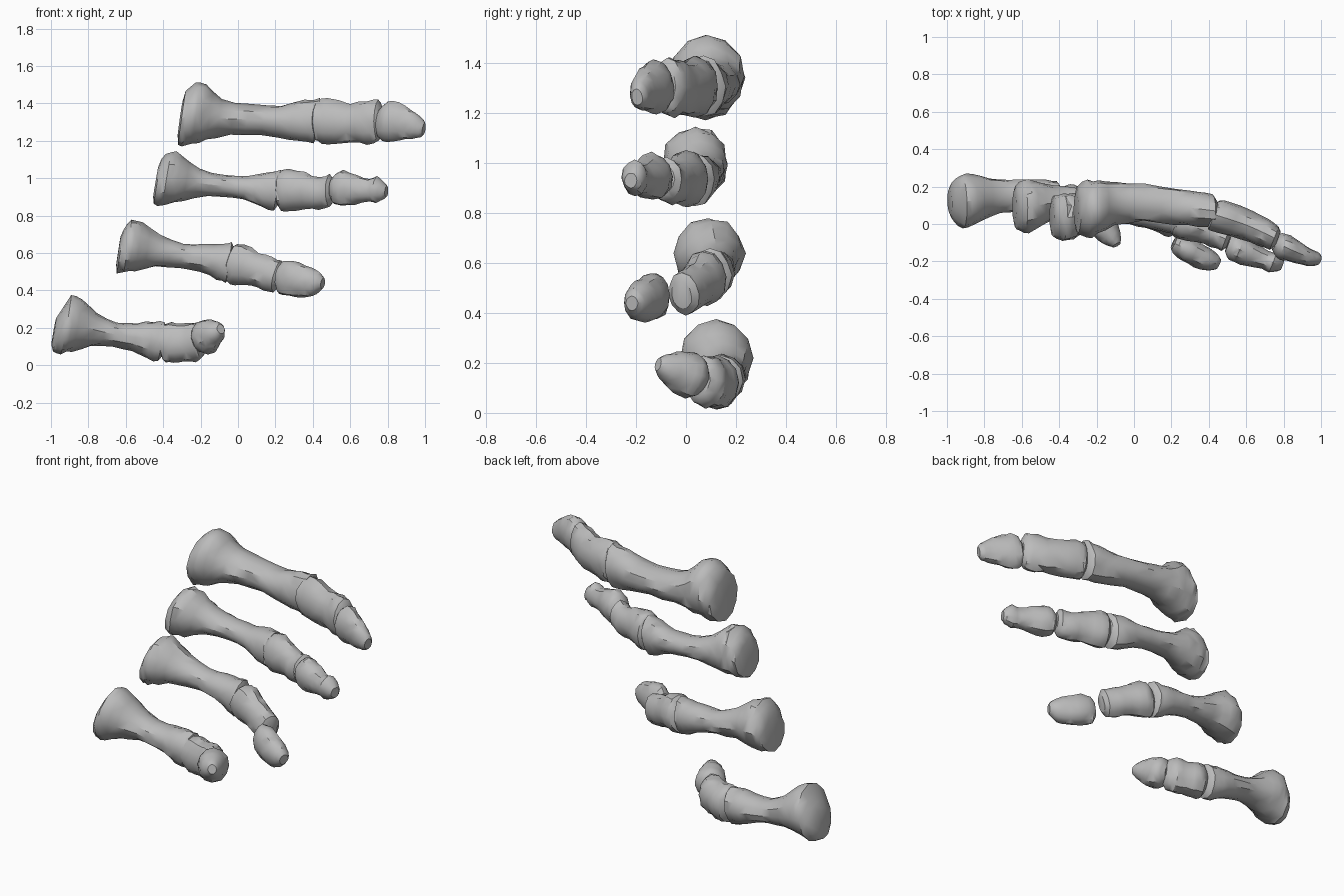
import bpy
import bmesh
import math
import random
from mathutils import Vector

random.seed(4)
SIDES = 12

default = bpy.data.objects.get("Cube")
if default:
    bpy.data.objects.remove(default, do_unlink=True)

bone_grey = bpy.data.materials.new("bone grey")
bone_grey.use_nodes = True
colour = (0.5, 0.5, 0.5, 1)
bone_grey.diffuse_color = colour
bone_grey.node_tree.nodes["Principled BSDF"].inputs["Base Color"].default_value = colour


def spline(a, b, c, d, t):
    """Smooth blend from station b to station c."""
    return [q + 0.5 * t * (r - p + t * (2 * p - 5 * q + 4 * r - s + t * (3 * (q - r) + s - p)))
            for p, q, r, s in zip(a, b, c, d)]


def refine(stations):
    """Add a station halfway between each neighbouring pair."""
    padded = [stations[0]] + stations + [stations[-1]]
    result = []
    for i in range(len(stations) - 1):
        result.append(list(stations[i]))
        result.append(spline(*padded[i:i + 4], 0.5))
    return result + [list(stations[-1])]


def round_end(station, outward, bulge):
    """Smaller closing section just beyond an end of the bone."""
    x, y, z, a, b = station
    p = Vector((x, y, z)) + outward * bulge
    return [p.x, p.y, p.z, a * 0.66, b * 0.66]


def bone(name, stations, lean=0.0, start_bulge=0.02, end_bulge=0.02):
    """Loft through stations of centre x, y, z, half width and half height."""
    first, last = Vector(stations[0][:3]), Vector(stations[-1][:3])
    axis = (last - first).normalized()
    side = Vector((-axis.y, axis.x, 0)).normalized()
    up = axis.cross(side)
    rings = refine(stations)
    rings = ([round_end(stations[0], -axis, start_bulge)] + rings
             + [round_end(stations[-1], axis, end_bulge)])

    bm = bmesh.new()
    loops = []
    for x, y, z, a, b in rings:
        loop = []
        for k in range(SIDES):
            angle = math.tau * k / SIDES
            rough = random.uniform(0.95, 1.06)
            offset = side * (a * math.cos(angle)) + up * (b * math.sin(angle))
            # lean the joint face back towards the top
            slide = axis * (lean * b * math.sin(angle))
            loop.append(bm.verts.new(Vector((x, y, z)) + offset * rough + slide))
        loops.append(loop)
    for low, high in zip(loops, loops[1:]):
        for k in range(SIDES):
            n = (k + 1) % SIDES
            bm.faces.new((low[k], low[n], high[n], high[k]))
    bm.faces.new(loops[0][::-1])
    bm.faces.new(loops[-1])
    bmesh.ops.triangulate(bm, faces=bm.faces[:])
    bmesh.ops.recalc_face_normals(bm, faces=bm.faces[:])
    mesh = bpy.data.meshes.new(name)
    bm.to_mesh(mesh)
    bm.free()
    mesh.materials.append(bone_grey)
    obj = bpy.data.objects.new(name, mesh)
    bpy.context.collection.objects.link(obj)
    bpy.ops.object.select_all(action="DESELECT")
    obj.select_set(True)
    bpy.context.view_layer.objects.active = obj
    bpy.ops.object.shade_smooth_by_angle(angle=math.radians(35))


# Top digit
bone("top_proximal_bone", [
    (-.3, .08, 1.32, .13, .14), (-.25, .08, 1.34, .15, .165), (-.19, .09, 1.345, .145, .155),
    (-.1, .11, 1.32, .115, .1), (.05, .115, 1.315, .1, .083), (.22, .095, 1.305, .095, .085),
    (.34, .08, 1.305, .09, .11), (.42, .07, 1.305, .085, .12)], lean=.12, start_bulge=.01)
bone("top_middle_bone", [
    (.43, .05, 1.305, .085, .11), (.48, .035, 1.305, .09, .12), (.6, -.005, 1.295, .08, .105),
    (.69, -.045, 1.3, .075, .115), (.75, -.075, 1.305, .065, .11)])
bone("top_distal_bone", [
    (.77, -.105, 1.305, .06, .095), (.81, -.125, 1.305, .07, .11), (.88, -.155, 1.295, .055, .09),
    (.94, -.18, 1.28, .045, .07), (.98, -.19, 1.265, .035, .05)], end_bulge=.015)

# Second digit
bone("second_proximal_bone", [
    (-.43, .04, .98, .11, .12), (-.38, .035, 1.0, .13, .145), (-.32, .045, .995, .12, .13),
    (-.22, .07, .975, .09, .08), (-.08, .075, .96, .075, .058), (.04, .065, .95, .075, .065),
    (.14, .045, .94, .085, .095), (.21, .03, .935, .085, .11)], lean=.1, start_bulge=.01)
bone("second_middle_bone", [
    (.23, .015, .935, .08, .105), (.27, 0, .935, .085, .113), (.36, -.03, .935, .07, .095),
    (.43, -.055, .92, .07, .085), (.49, -.08, .935, .065, .085)])
bone("second_distal_bone", [
    (.52, -.115, .945, .065, .08), (.56, -.135, .945, .075, .095), (.63, -.165, .94, .065, .08),
    (.7, -.19, .935, .05, .06), (.74, -.205, .94, .055, .07), (.78, -.215, .93, .04, .045)],
    end_bulge=.015)

# Third digit
bone("third_proximal_bone", [
    (-.63, .09, .61, .115, .115), (-.59, .09, .635, .14, .145), (-.53, .1, .635, .13, .13),
    (-.43, .115, .61, .09, .085), (-.3, .12, .585, .075, .065), (-.19, .115, .575, .08, .075),
    (-.1, .105, .555, .085, .095), (-.05, .095, .55, .085, .11)], lean=.05, start_bulge=.01)
bone("third_middle_bone", [
    (-.03, .085, .545, .08, .105), (.01, .075, .54, .085, .11), (.09, .045, .515, .07, .09),
    (.16, .015, .49, .07, .09), (.21, -.01, .475, .065, .085)])
bone("third_distal_bone", [
    (.23, -.11, .47, .05, .085), (.28, -.135, .465, .065, .095), (.35, -.17, .45, .065, .085),
    (.41, -.2, .44, .055, .07), (.44, -.21, .44, .04, .045)], end_bulge=.015)

# Bottom digit
bone("bottom_proximal_bone", [
    (-.97, .12, .18, .1, .11), (-.92, .12, .215, .14, .155), (-.86, .13, .215, .13, .14),
    (-.77, .145, .19, .1, .09), (-.66, .15, .165, .085, .065), (-.55, .15, .15, .085, .078),
    (-.47, .145, .135, .09, .1), (-.41, .14, .125, .085, .105)], lean=.08, start_bulge=.015)
bone("bottom_middle_bone", [
    (-.39, .135, .12, .08, .1), (-.35, .125, .12, .09, .11), (-.29, .105, .12, .08, .1),
    (-.23, .08, .125, .08, .105), (-.2, .06, .13, .07, .095)])
bone("bottom_distal_bone", [
    (-.19, .05, .14, .07, .075), (-.175, .02, .15, .085, .095), (-.15, -.03, .165, .075, .085),
    (-.12, -.075, .18, .055, .06), (-.1, -.1, .19, .035, .04)], end_bulge=.015)
